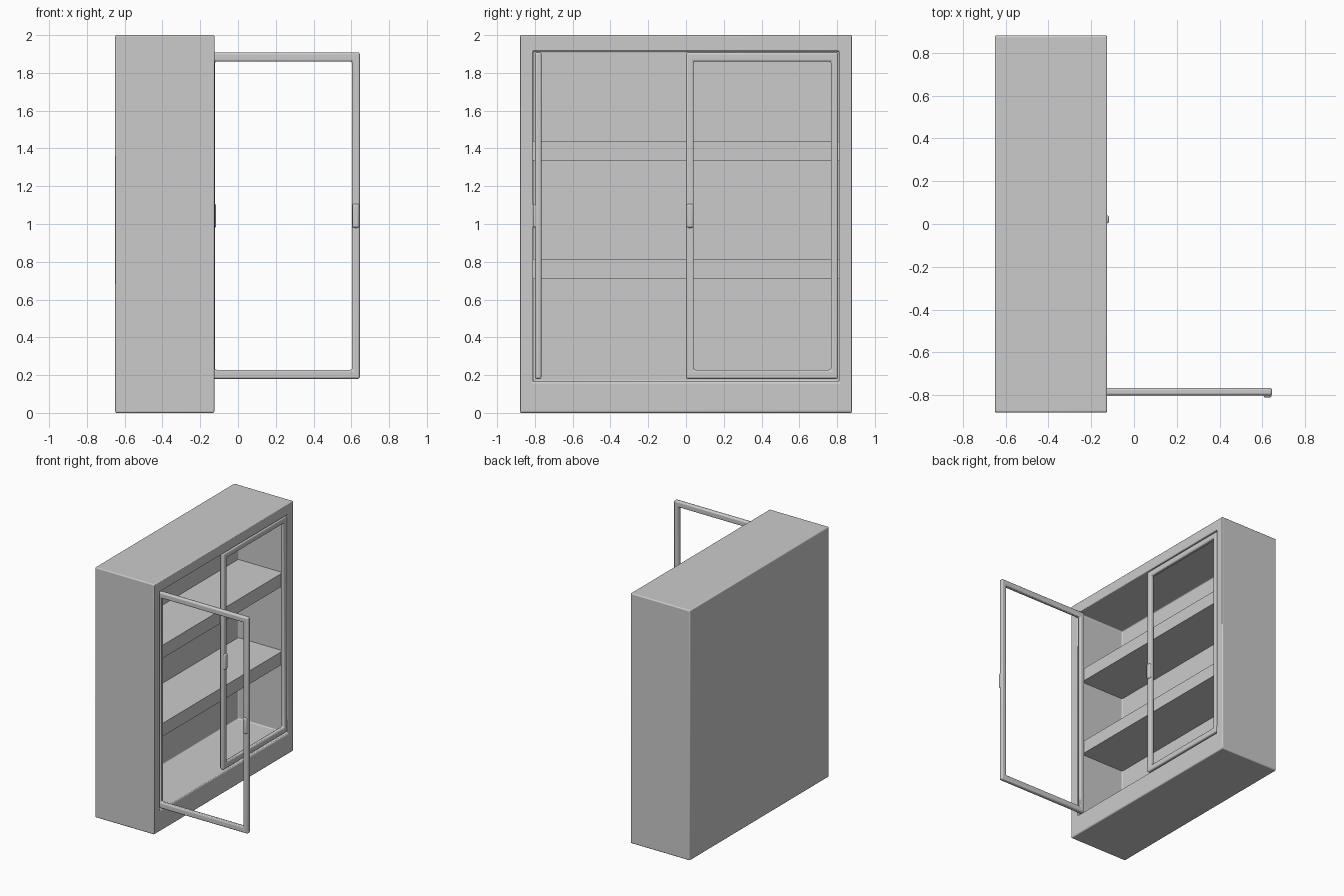
import bpy, bmesh, math

if "Cube" in bpy.data.objects:
    bpy.data.objects.remove(bpy.data.objects["Cube"])


def finish(name, bm, bevel, segs=3):
    bmesh.ops.recalc_face_normals(bm, faces=bm.faces)
    me = bpy.data.meshes.new(name)
    bm.to_mesh(me)
    bm.free()
    ob = bpy.data.objects.new(name, me)
    bpy.context.collection.objects.link(ob)
    if bevel:
        mod = ob.modifiers.new("Bevel", 'BEVEL')
        mod.width, mod.segments = bevel, segs
        mod.limit_method = 'ANGLE'
    bpy.ops.object.select_all(action='DESELECT')
    bpy.context.view_layer.objects.active = ob
    ob.select_set(True)
    bpy.ops.object.shade_smooth_by_angle(angle=math.radians(40))
    return ob


def box_bm(x0, x1, y0, y1, z0, z1):
    bm = bmesh.new()
    bmesh.ops.create_cube(bm, size=1)
    for v in bm.verts:
        v.co.x = x1 if v.co.x > 0 else x0
        v.co.y = y1 if v.co.y > 0 else y0
        v.co.z = z1 if v.co.z > 0 else z0
    return bm


def tube_frame(x0, x1, outer, inner, back=None):
    # rectangular ring between x0 and x1; with back set, an open-front carcass
    bm = bmesh.new()

    def loop(x, r):
        y0, y1, z0, z1 = r
        return [bm.verts.new((x, y, z)) for y, z in
                ((y0, z0), (y1, z0), (y1, z1), (y0, z1))]

    loops = [loop(x1, outer), loop(x1, inner),
             loop(x0 if back is None else back, inner), loop(x0, outer)]
    pairs = [(0, 1), (1, 2), (3, 0)] + ([(2, 3)] if back is None else [])
    for a, b in pairs:
        for i in range(4):
            j = (i + 1) % 4
            bm.faces.new((loops[a][i], loops[a][j], loops[b][j], loops[b][i]))
    if back is not None:
        bm.faces.new(loops[2])
        bm.faces.new(loops[3])
    return bm


# Cabinet carcass, open on the +x side
FRONT = -0.125
finish("cabinet_body", tube_frame(-0.65, FRONT, (-0.88, 0.88, 0, 2),
                                  (-0.81, 0.81, 0.165, 1.915), back=-0.565), 0.008)

# Shelves
for name, z0, z1 in (("lower_shelf", 0.71, 0.815), ("upper_shelf", 1.335, 1.44)):
    finish(name, box_bm(-0.57, -0.17, -0.815, 0.815, z0, z1), 0)

# Doors: empty frame with a small pull near the free edge, origin at the hinge
W = 0.805


def door(side, s, loc, angle):
    def span(a, b):
        return tuple(sorted((s * a, s * b)))
    frame = finish(side + "_door_frame", tube_frame(
        -0.035, 0, span(0, W) + (0.18, 1.908), span(0.038, W - 0.041) + (0.228, 1.861)), 0.01)
    pull = finish(side + "_door_handle", box_bm(
        -0.015, 0.011, *span(W - 0.04, W - 0.003), 0.98, 1.107), 0.011, 4)
    for ob in (frame, pull):
        ob.location = loc
        ob.rotation_euler.z = angle


door("right", -1, (-0.127, W, 0), 0)                       # closed
door("left", 1, (-0.16, -0.80, 0), -math.pi / 2)           # swung open
